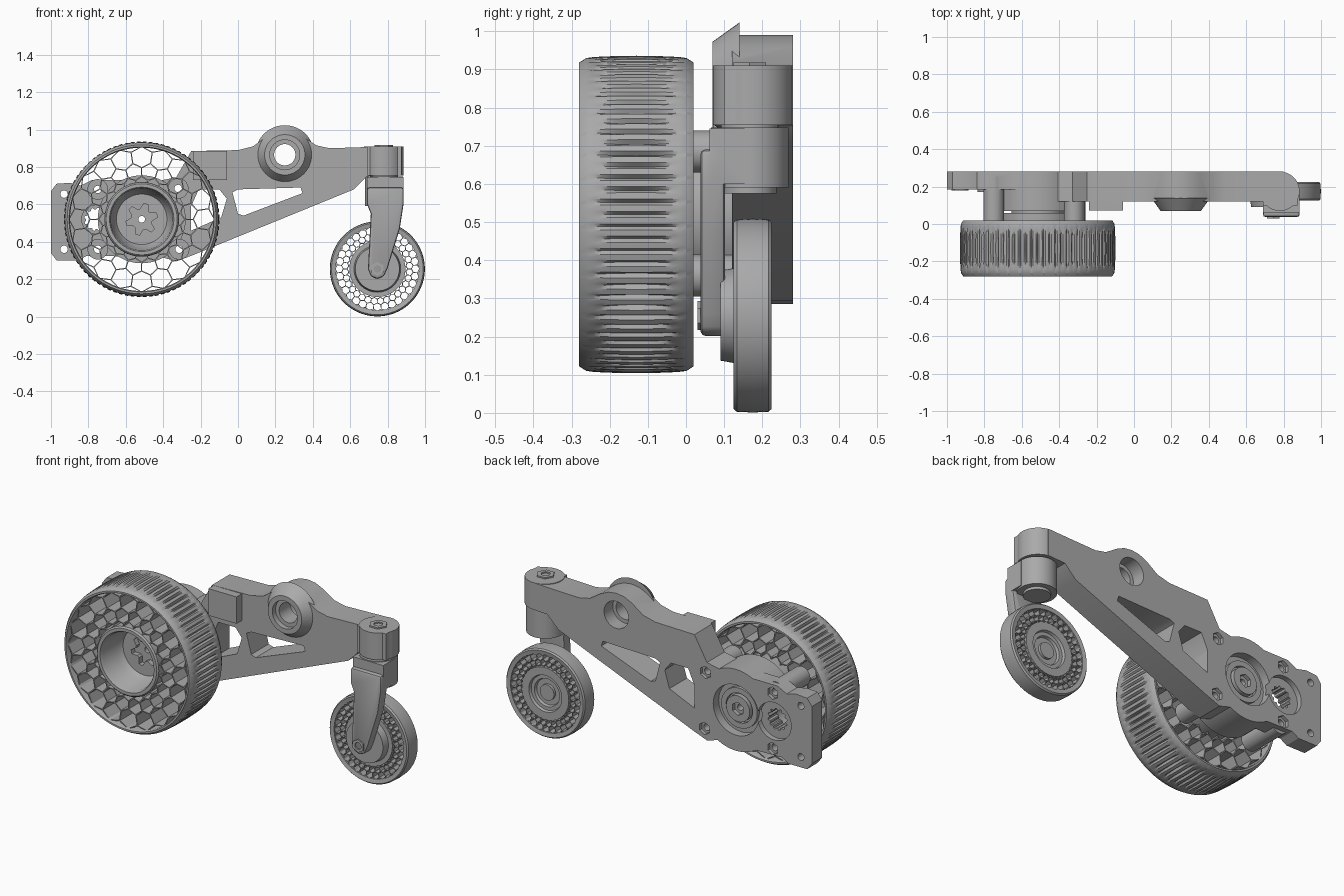
import bpy, bmesh, math
from mathutils import Vector

if "Cube" in bpy.data.objects:
    bpy.data.objects.remove(bpy.data.objects["Cube"], do_unlink=True)

grey = bpy.data.materials.new("plain_grey")
grey.use_nodes = True
grey.diffuse_color = (0.4, 0.4, 0.4, 1)
grey.node_tree.nodes["Principled BSDF"].inputs["Base Color"].default_value = (0.4, 0.4, 0.4, 1)


def finish(name, bm):
    bmesh.ops.recalc_face_normals(bm, faces=bm.faces)
    me = bpy.data.meshes.new(name)
    bm.to_mesh(me)
    bm.free()
    me.materials.append(grey)
    ob = bpy.data.objects.new(name, me)
    bpy.context.collection.objects.link(ob)
    return ob


def apply_mod(ob, kind, **props):
    mod = ob.modifiers.new(kind, kind)
    for key, value in props.items():
        setattr(mod, key, value)
    bpy.context.view_layer.objects.active = ob
    bpy.ops.object.modifier_apply(modifier=mod.name)


def combine(ob, operation, parts):
    for part in parts:
        apply_mod(ob, "BOOLEAN", operation=operation, solver="EXACT", object=part)
        bpy.data.objects.remove(part, do_unlink=True)


def prism(name, pts, y0, y1):
    """Outline in x and z, extruded along y."""
    bm = bmesh.new()
    front = [bm.verts.new((x, y0, z)) for x, z in pts]
    back = [bm.verts.new((x, y1, z)) for x, z in pts]
    bm.faces.new(front)
    bm.faces.new(back)
    for i in range(len(pts)):
        j = (i + 1) % len(pts)
        bm.faces.new((front[i], front[j], back[j], back[i]))
    return finish(name, bm)


def cyl(name, a, b, r, r2=None, n=48):
    """Cylinder or cone from point a to point b."""
    a, b = Vector(a), Vector(b)
    bm = bmesh.new()
    bmesh.ops.create_cone(bm, cap_ends=True, segments=n, radius1=r,
                          radius2=r if r2 is None else r2, depth=(b - a).length)
    turn = (b - a).to_track_quat("Z", "Y").to_matrix()
    bmesh.ops.rotate(bm, verts=bm.verts, matrix=turn)
    bmesh.ops.translate(bm, verts=bm.verts, vec=(a + b) / 2)
    return finish(name, bm)


def disc(name, c, r, y0, y1, r2=None, n=48):
    return cyl(name, (c[0], y0, c[1]), (c[0], y1, c[1]), r, r2, n)


def lathe(name, c, profile, n=64, shape=None):
    """Closed (radius, y) profile spun about a y axis."""
    bm = bmesh.new()
    rings = []
    for k in range(n):
        a = 2 * math.pi * k / n
        ring = []
        for r, y in profile:
            r = shape(r, y, k) if shape else r
            ring.append(bm.verts.new((c[0] + r * math.cos(a), y, c[1] + r * math.sin(a))))
        rings.append(ring)
    m = len(profile)
    for k in range(n):
        p, q = rings[k], rings[(k + 1) % n]
        for i in range(m):
            j = (i + 1) % m
            bm.faces.new((p[i], p[j], q[j], q[i]))
    return finish(name, bm)


def honeycomb(name, c, r0, r1, n, y0, y1, wall):
    """Ring of open hexagonal cells that grow with radius."""
    bm = bmesh.new()
    step = 2 * math.pi / n
    s = step / math.sqrt(3)
    lo, hi = math.log(r0), math.log(r1)
    for row in range(int((hi - lo) / (1.5 * s)) + 2):
        for col in range(n):
            u, v = (col + row % 2 / 2) * step, lo + row * 1.5 * s
            pts = []
            for k in range(6):
                a = math.pi * (k / 3 + 1 / 6)
                r = math.exp(min(hi, max(lo, v + s * math.sin(a))))
                t = u + s * math.cos(a)
                pts.append((r, c[0] + r * math.cos(t), c[1] + r * math.sin(t)))
            if max(pts)[0] - min(pts)[0] > 3 * wall:
                bm.faces.new([bm.verts.new((x, (y0 + y1) / 2, z)) for r, x, z in pts])
    bmesh.ops.remove_doubles(bm, verts=bm.verts, dist=0.0005)
    cells = list(bm.faces)
    bmesh.ops.inset_individual(bm, faces=cells, thickness=wall)
    bmesh.ops.delete(bm, geom=cells, context="FACES")
    ob = finish(name, bm)
    apply_mod(ob, "SOLIDIFY", thickness=y1 - y0, offset=0)
    return ob


# Key centres in x and z
drive, pinion, pivot, caster = (-0.515, 0.52), (-0.76, 0.52), (0.25, 0.865), (0.745, 0.255)
mounts = [(-0.75, 0.68), (-0.32, 0.685), (-0.75, 0.36), (-0.315, 0.36)]
corners = [(-0.93, 0.655), (-0.93, 0.36)]

# Arm with gearbox, mounting block, pivot boss and caster boss
arm = prism("arm", [(-0.45, 0.33), (-0.33, 0.295), (-0.25, 0.325), (0.62, 0.68), (0.69, 0.75),
                    (0.80, 0.755), (0.80, 0.91), (0.49, 0.90), (0.42, 0.915), (0.35, 0.96),
                    (0.30, 0.983), (0.25, 0.99), (0.20, 0.983), (0.15, 0.96), (0.08, 0.91),
                    (0, 0.89), (-0.25, 0.885), (-0.33, 0.745), (-0.45, 0.72)], 0.12, 0.28)
block = prism("block", [(-0.97, 0.30), (-0.85, 0.30), (-0.81, 0.325), (-0.5, 0.32), (-0.5, 0.73),
                        (-0.78, 0.73), (-0.84, 0.70), (-0.90, 0.715), (-0.97, 0.71), (-1, 0.67),
                        (-1, 0.34)], 0.185, 0.28)
combine(arm, "UNION", [
    block,
    disc("gearbox", drive, 0.235, 0.07, 0.28, n=64),
    disc("boss", pivot, 0.108, 0.07, 0.14, 0.158),
    cyl("caster_boss", (0.78, 0.175, 0.755), (0.78, 0.175, 0.91), 0.105),
    prism("stop", [(0.69, 0.755), (0.875, 0.755), (0.875, 0.91), (0.69, 0.91)], 0.1, 0.2),
    prism("pad", [(-0.24, 0.73), (-0.06, 0.73), (-0.06, 0.885), (-0.24, 0.885)], 0.072, 0.13)]
    + [disc("post", m, 0.055, 0.015, 0.25, n=32) for m in mounts])
combine(arm, "DIFFERENCE", [
    prism("window", [(-0.25, 0.59), (-0.21, 0.68), (-0.10, 0.68), (-0.06, 0.63),
                     (-0.09, 0.53), (-0.25, 0.46)], 0, 0.4),
    prism("long_window", [(-0.03, 0.665), (0.0, 0.68), (0.335, 0.69), (0.345, 0.66), (0.03, 0.54),
                          (0, 0.55)], 0, 0.4),
    disc("pivot_hole", pivot, 0.057, 0, 0.4),
    disc("pivot_front", pivot, 0.08, 0, 0.1),
    disc("pivot_back", pivot, 0.078, 0.2, 0.4),
    disc("main_pocket", drive, 0.145, 0.23, 0.4),
    disc("shaft_hole", drive, 0.018, 0, 0.4, n=16),
    disc("pinion_pocket", pinion, 0.108, 0.25, 0.4),
    disc("pinion_hole", pinion, 0.075, 0.1, 0.4)]
    + [disc("bolt_hole", m, 0.02, 0, 0.4, n=16) for m in mounts + corners]
    + [disc("nut_pocket", m, 0.036, 0.26, 0.4, n=6) for m in mounts])
for x, z in corners:
    lathe("corner_bush", (x, z), [(0.02, 0.178), (0.045, 0.178), (0.045, 0.2), (0.02, 0.2)], 24)

# Gearbox shaft parts, seen from the back
lathe("shaft_bearing", drive, [(0.085, 0.225), (0.115, 0.225), (0.115, 0.25), (0.085, 0.25)], 48)
shaft = disc("shaft_bolt", drive, 0.075, 0.225, 0.262)
combine(shaft, "DIFFERENCE", [disc("hex", drive, 0.038, 0.24, 0.3, n=6),
                              disc("bore", drive, 0.018, 0, 0.4, n=16)])
lathe("pinion_spline", pinion, [(0.062, 0.17), (0.078, 0.17), (0.078, 0.25), (0.062, 0.25)], 48,
      lambda r, y, k: r - 0.01 * (k % 4 < 2) if r < 0.07 else r)

# Drive wheel tyre with tapering tread grooves
outer = []
for i in range(17):
    t = i / 8 - 1
    outer.append((0.416 - 0.006 * t * t - 0.012 * t ** 16, -0.13 + 0.15 * t))


def tread(r, y, k):
    if r < 0.39 or k % 4:
        return r
    t = (y + 0.13) / (0.125 if k % 8 else 0.105)
    return r - 0.014 * max(0, 1 - t * t)


lathe("drive_tyre", drive, outer + [(0.388, 0.02), (0.383, 0.01), (0.383, -0.27), (0.388, -0.28)],
      320, tread)
honeycomb("drive_honeycomb", drive, 0.192, 0.39, 20, -0.265, 0.005, 0.0035)

# Drive wheel hub: deep cup with a star socket in its floor
lathe("drive_hub", drive, [(0.198, -0.27), (0.19, -0.278), (0.172, -0.278), (0.165, -0.265),
                           (0.155, -0.15), (0.135, -0.12), (0.135, 0.06), (0.2, 0.06)], 64)
star = []
for k in range(24):
    a, r = 2 * math.pi * (k + 0.5) / 24, 0.085 if k % 4 < 2 else 0.055
    star.append((drive[0] + r * math.cos(a), drive[1] + r * math.sin(a)))
floor = disc("hub_floor", drive, 0.14, -0.12, 0.075)
combine(floor, "DIFFERENCE", [prism("star", star, -0.2, -0.09),
                              disc("bore", drive, 0.018, -0.3, 0.2, n=16)])

# Caster fork
fork = prism("caster_fork", [(0.695, 0.255), (0.71, 0.215), (0.745, 0.2), (0.78, 0.215), (0.80, 0.26),
                             (0.865, 0.47), (0.885, 0.60), (0.885, 0.69), (0.69, 0.69),
                             (0.69, 0.60), (0.71, 0.55), (0.705, 0.45)], 0.038, 0.102)
apply_mod(fork, "BEVEL", width=0.012, segments=2, limit_method="ANGLE")
combine(fork, "UNION", [
    prism("shoulder", [(0.69, 0.60), (0.885, 0.60), (0.885, 0.745), (0.69, 0.745)], 0.062, 0.165),
    cyl("head", (0.78, 0.167, 0.59), (0.78, 0.167, 0.748), 0.102)])
cyl("swivel_washer", (0.78, 0.167, 0.74), (0.78, 0.167, 0.762), 0.075)
cyl("swivel_flange", (0.78, 0.167, 0.575), (0.78, 0.167, 0.60), 0.07)
lathe("swivel_bolt", (0, 0), [(0.026, 0), (0.05, 0), (0.05, 0.012), (0.026, 0.012)], 6)
ring = bpy.data.objects["swivel_bolt"]
ring.rotation_euler = (math.pi / 2, 0, 0)
ring.location = (0.78, 0.167, 0.906)

# Caster wheel: tyre, lattice, hub and axle
lathe("caster_tyre", caster, [(0.222, 0.13), (0.245, 0.125), (0.252, 0.133), (0.254, 0.175),
                              (0.252, 0.216), (0.245, 0.224), (0.222, 0.22)], 96)
honeycomb("caster_lattice", caster, 0.145, 0.226, 32, 0.135, 0.215, 0.0025)
lathe("caster_hub", caster, [(0.15, 0.13), (0.125, 0.13), (0.118, 0.09), (0.03, 0.09), (0.03, 0.19),
                             (0.075, 0.19), (0.08, 0.205), (0.1, 0.205), (0.105, 0.22),
                             (0.15, 0.22)], 64)
disc("caster_axle", caster, 0.045, 0.09, 0.205, n=32)
bolt = disc("axle_bolt", caster, 0.038, 0.03, 0.07, n=6)
combine(bolt, "DIFFERENCE", [disc("socket", caster, 0.02, 0, 0.05, n=16)])

# Smooth round surfaces, keep hard edges
for ob in bpy.context.view_layer.objects:
    ob.select_set(ob.type == "MESH" and grey.name in ob.data.materials)
bpy.context.view_layer.objects.active = arm
bpy.ops.object.shade_smooth_by_angle(angle=math.radians(30))
